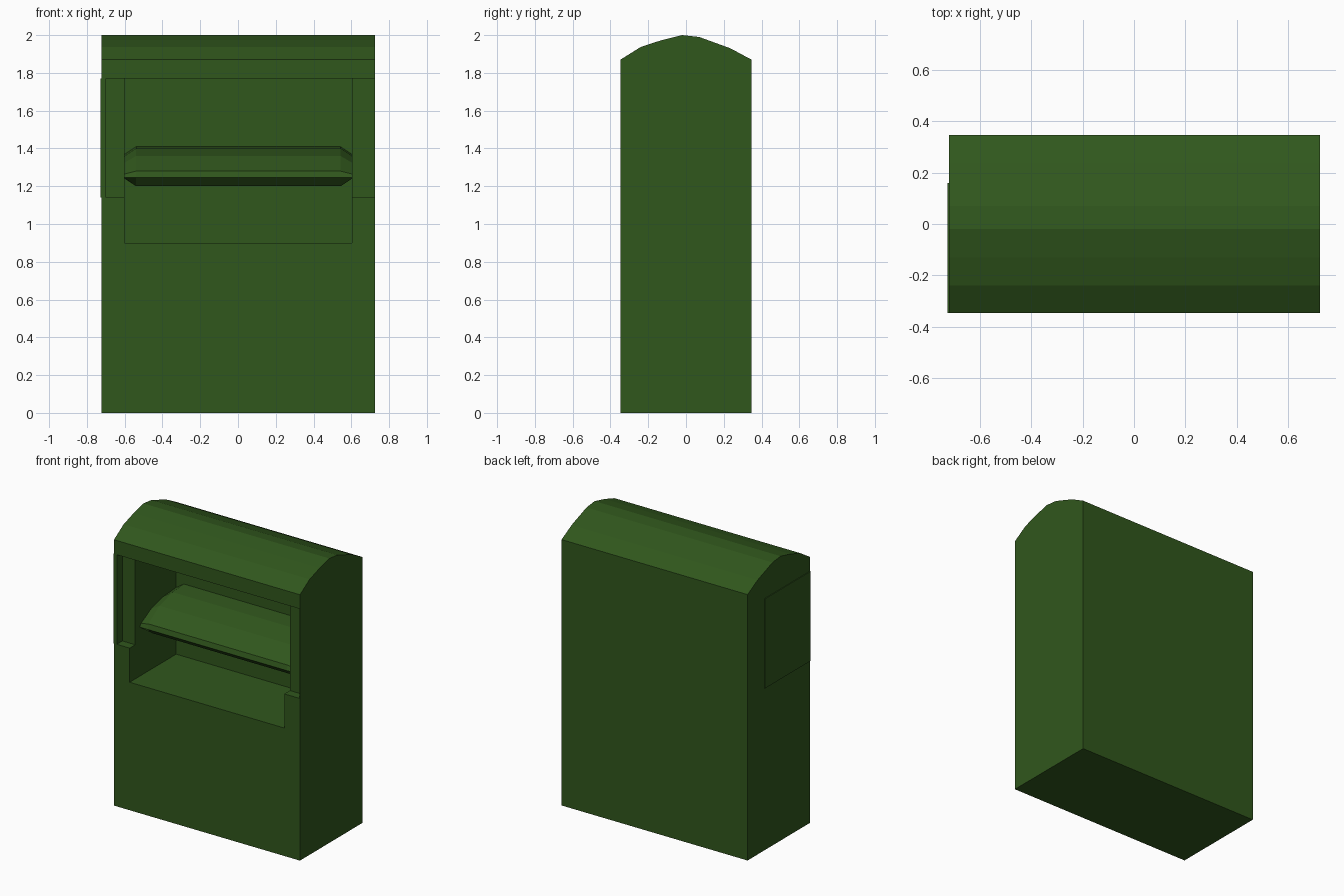
import bpy

if "Cube" in bpy.data.objects:
    bpy.data.objects.remove(bpy.data.objects["Cube"])

green = bpy.data.materials.new("dark_green")
green.diffuse_color = (0.03, 0.095, 0.012, 1)
green.use_nodes = True
green.node_tree.nodes["Principled BSDF"].inputs["Base Color"].default_value = green.diffuse_color


def loft(name, sections):
    """Join closed (x, profile) sections of (y, z) points into a capped solid."""
    n = len(sections[0][1])
    verts = [(x, y, z) for x, prof in sections for y, z in prof]
    faces = [tuple(range(n)), tuple(reversed(range(len(verts) - n, len(verts))))]
    for s in range(len(sections) - 1):
        for i in range(n):
            j = (i + 1) % n
            faces.append((s * n + j, s * n + i, (s + 1) * n + i, (s + 1) * n + j))
    mesh = bpy.data.meshes.new(name)
    mesh.from_pydata(verts, [], faces)
    obj = bpy.data.objects.new(name, mesh)
    bpy.context.collection.objects.link(obj)
    mesh.materials.append(green)
    # consistent outward normals
    import bmesh
    bm = bmesh.new()
    bm.from_mesh(mesh)
    bmesh.ops.recalc_face_normals(bm, faces=bm.faces)
    bm.to_mesh(mesh)
    bm.free()
    return obj


def box(name, x, y, z):
    prof = [(y[0], z[0]), (y[1], z[0]), (y[1], z[1]), (y[0], z[1])]
    return loft(name, [(x[0], prof), (x[1], prof)])


def cut(target, cutter):
    cutter.hide_render = True
    mod = target.modifiers.new("cut", 'BOOLEAN')
    mod.operation = 'DIFFERENCE'
    mod.solver = 'EXACT'
    mod.object = cutter
    bpy.context.view_layer.objects.active = target
    bpy.ops.object.modifier_apply(modifier=mod.name)
    bpy.data.objects.remove(cutter)


# Cabinet with a shallow faceted arched roof
arch = [(-0.347, 0), (0.347, 0), (0.347, 1.87), (0.235, 1.93), (0.07, 1.99),
        (-0.02, 2.0), (-0.13, 1.973), (-0.24, 1.937), (-0.347, 1.87)]
body = loft("cabinet", [(-0.722, arch), (0.725, arch)])

# Shallow front recess, then the deep deposit opening
cut(body, box("recess_cutter", (-0.70, 0.722), (-0.5, -0.285), (1.14, 1.77)))
cut(body, box("opening_cutter", (-0.60, 0.603), (-0.4, 0.17), (0.9, 1.77)))

# Liner edge showing on the left side
box("liner_edge", (-0.727, -0.70), (-0.347, 0.16), (1.14, 1.77))

# Rounded deposit flap with chamfered ends
flap = [(-0.185, 1.20), (-0.235, 1.245), (-0.225, 1.28), (-0.10, 1.36),
        (0.045, 1.40), (0.18, 1.41), (0.18, 1.20)]
end = [(-0.175, 1.24), (-0.235, 1.245), (-0.222, 1.265), (-0.11, 1.325),
       (0.03, 1.36), (0.18, 1.37), (0.18, 1.24)]
loft("deposit_flap", [(-0.60, end), (-0.54, flap), (0.543, flap), (0.603, end)])
